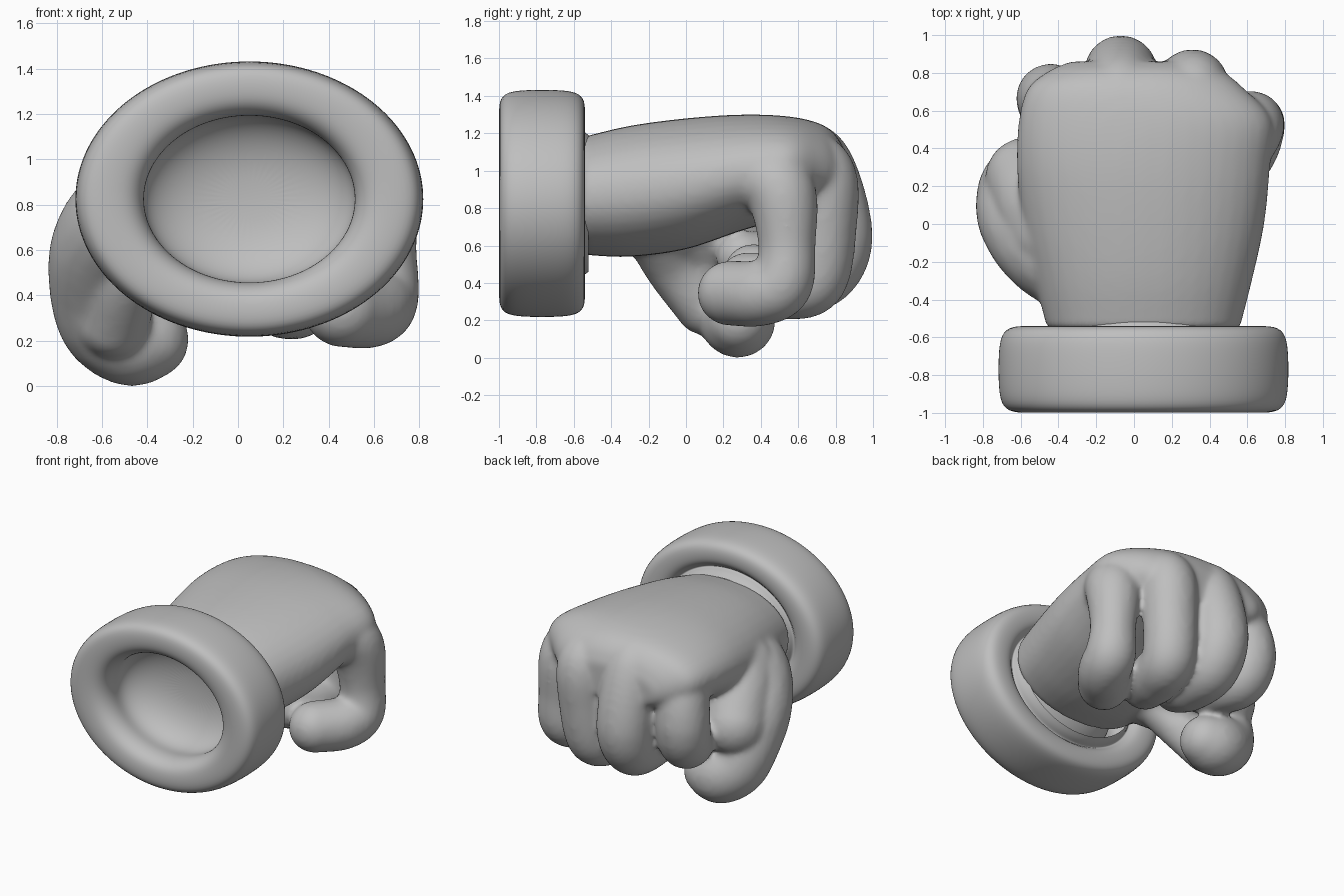
import bpy, bmesh, math
from mathutils import Vector, Matrix

cube = bpy.data.objects.get("Cube")
if cube:
    bpy.data.objects.remove(cube)

grey = bpy.data.materials.new("soft_grey")
grey.use_nodes = True
color = (0.52, 0.52, 0.52, 1)
grey.diffuse_color = color
bsdf = grey.node_tree.nodes["Principled BSDF"]
bsdf.inputs["Base Color"].default_value = color
bsdf.inputs["Roughness"].default_value = 0.7


def make_object(name, bm):
    bmesh.ops.recalc_face_normals(bm, faces=bm.faces)
    for face in bm.faces:
        face.smooth = True
    mesh = bpy.data.meshes.new(name)
    bm.to_mesh(mesh)
    bm.free()
    mesh.materials.append(grey)
    obj = bpy.data.objects.new(name, mesh)
    bpy.context.collection.objects.link(obj)
    return obj


def spline(points, steps):
    """Smooth curve through points of any dimension."""
    pts = [Vector(p) for p in points]
    pts = [pts[0] * 2 - pts[1]] + pts + [pts[-1] * 2 - pts[-2]]
    out = []
    for a, b, c, d in zip(pts, pts[1:], pts[2:], pts[3:]):
        for i in range(steps):
            t = i / steps
            out.append(b + (c - a) * (t / 2) + (a * 2 - b * 5 + c * 4 - d) * (t * t / 2)
                       + (b * 3 - a - c * 3 + d) * (t ** 3 / 2))
    return out + [pts[-2]]


def add_digit(bm, path):
    """Rounded tube from (x, y, z, radius) points."""
    for x, y, z, r in spline(path, 9):
        bmesh.ops.create_icosphere(bm, subdivisions=3, radius=r,
                                   matrix=Matrix.Translation((x, y, z)))


def add_palm(bm, sections, sides=40):
    """Loft of rounded sections (y, centre x, centre z, half width, half height)."""
    rings = []
    for y, cx, cz, rx, rz in spline(sections, 5):
        ring = []
        for i in range(sides):
            a = math.tau * i / sides
            c, s = math.cos(a), math.sin(a)
            dx = rx * math.copysign(abs(c) ** 0.93, c)
            dz = rz * math.copysign(abs(s) ** 0.93, s)
            ring.append(bm.verts.new((cx + dx, y, cz + dz)))
        rings.append(ring)
    for low, high in zip(rings, rings[1:]):
        for i in range(sides):
            j = (i + 1) % sides
            bm.faces.new((low[i], low[j], high[j], high[i]))
    bm.faces.new(rings[0])
    bm.faces.new(rings[-1])


# Hand: palm, curled fingers and thumb fused into one skin
hand = bmesh.new()
add_palm(hand, [
    (-0.555, 0.05, 0.865, 0.51, 0.315),
    (-0.3, 0.05, 0.89, 0.575, 0.35),
    (0, 0.05, 0.93, 0.64, 0.35),
    (0.3, 0.05, 0.99, 0.67, 0.31),
    (0.55, 0.06, 1.02, 0.67, 0.27),
    (0.72, 0.01, 1.02, 0.57, 0.23),
    (0.81, 0.01, 0.99, 0.46, 0.19),
    (0.86, 0.02, 0.96, 0.36, 0.12)])

digits = {
    "pinky": [(0.5, 0.33, 0.99, 0.18), (0.6, 0.5, 0.9, 0.19), (0.635, 0.54, 0.6, 0.155),
              (0.63, 0.51, 0.4, 0.17), (0.58, 0.39, 0.345, 0.178), (0.46, 0.235, 0.345, 0.175)],
    "ring": [(0.28, 0.5, 1.06, 0.19), (0.31, 0.71, 0.98, 0.195), (0.3, 0.73, 0.7, 0.185),
             (0.27, 0.68, 0.42, 0.18), (0.22, 0.5, 0.385, 0.18), (0.18, 0.33, 0.4, 0.165)],
    "middle": [(-0.07, 0.5, 1.08, 0.2), (-0.07, 0.69, 1.03, 0.2), (-0.07, 0.805, 0.66, 0.195),
               (-0.07, 0.72, 0.45, 0.185), (-0.07, 0.5, 0.42, 0.175), (-0.07, 0.36, 0.45, 0.16)],
    "index": [(-0.36, 0.4, 1.03, 0.18), (-0.4, 0.59, 0.98, 0.18), (-0.44, 0.665, 0.72, 0.185),
              (-0.42, 0.6, 0.54, 0.18), (-0.36, 0.42, 0.52, 0.16), (-0.3, 0.3, 0.54, 0.14)],
    "thumb": [(-0.22, -0.27, 0.84, 0.26), (-0.44, -0.13, 0.76, 0.27), (-0.58, 0.02, 0.62, 0.245),
              (-0.62, 0.15, 0.44, 0.215), (-0.59, 0.23, 0.28, 0.2), (-0.48, 0.275, 0.205, 0.205),
              (-0.39, 0.28, 0.205, 0.175)],
    "thumb_shoulder": [(-0.42, -0.05, 0.84, 0.24), (-0.5, 0.1, 0.74, 0.24), (-0.57, 0.24, 0.58, 0.22)],
    "thumb_web": [(-0.3, -0.2, 0.73, 0.16), (-0.47, -0.08, 0.5, 0.15), (-0.55, 0.1, 0.28, 0.16)],
}
for path in digits.values():
    add_digit(hand, path)
hand = make_object("hand", hand)
remesh = hand.modifiers.new("fuse", 'REMESH')
remesh.mode = 'VOXEL'
remesh.voxel_size = 0.018
remesh.use_smooth_shade = True
soften = hand.modifiers.new("soften", 'SMOOTH')
soften.factor = 0.5
soften.iterations = 12

# Cuff: rolled oval ring with a hollow front and a collar closing on the wrist
profile = [(0, -0.57), (0.25, -0.58), (0.45, -0.625), (0.58, -0.7), (0.62, -0.78), (0.6, -0.86),
           (0.615, -0.925), (0.665, -0.975), (0.75, -1.0), (0.91, -1.0), (0.98, -0.96),
           (1.0, -0.86), (1.0, -0.68), (0.98, -0.58), (0.91, -0.54), (0.78, -0.54),
           (0.71, -0.56), (0.665, -0.61), (0.65, -0.56), (0.6, -0.52)]
cuff = bmesh.new()
verts = [cuff.verts.new((r, y, 0)) for r, y in profile]
edges = [cuff.edges.new(pair) for pair in zip(verts, verts[1:])]
bmesh.ops.spin(cuff, geom=verts + edges, cent=(0, 0, 0), axis=(0, 1, 0),
               angle=math.tau, steps=40)
bmesh.ops.remove_doubles(cuff, verts=cuff.verts, dist=0.0005)
bmesh.ops.scale(cuff, vec=(0.771, 1, 0.61), verts=cuff.verts)
bmesh.ops.translate(cuff, vec=(0.05, 0, 0.825), verts=cuff.verts)
cuff = make_object("cuff", cuff)
cuff.modifiers.new("round", 'SUBSURF').levels = 2
cuff.modifiers["round"].render_levels = 2
